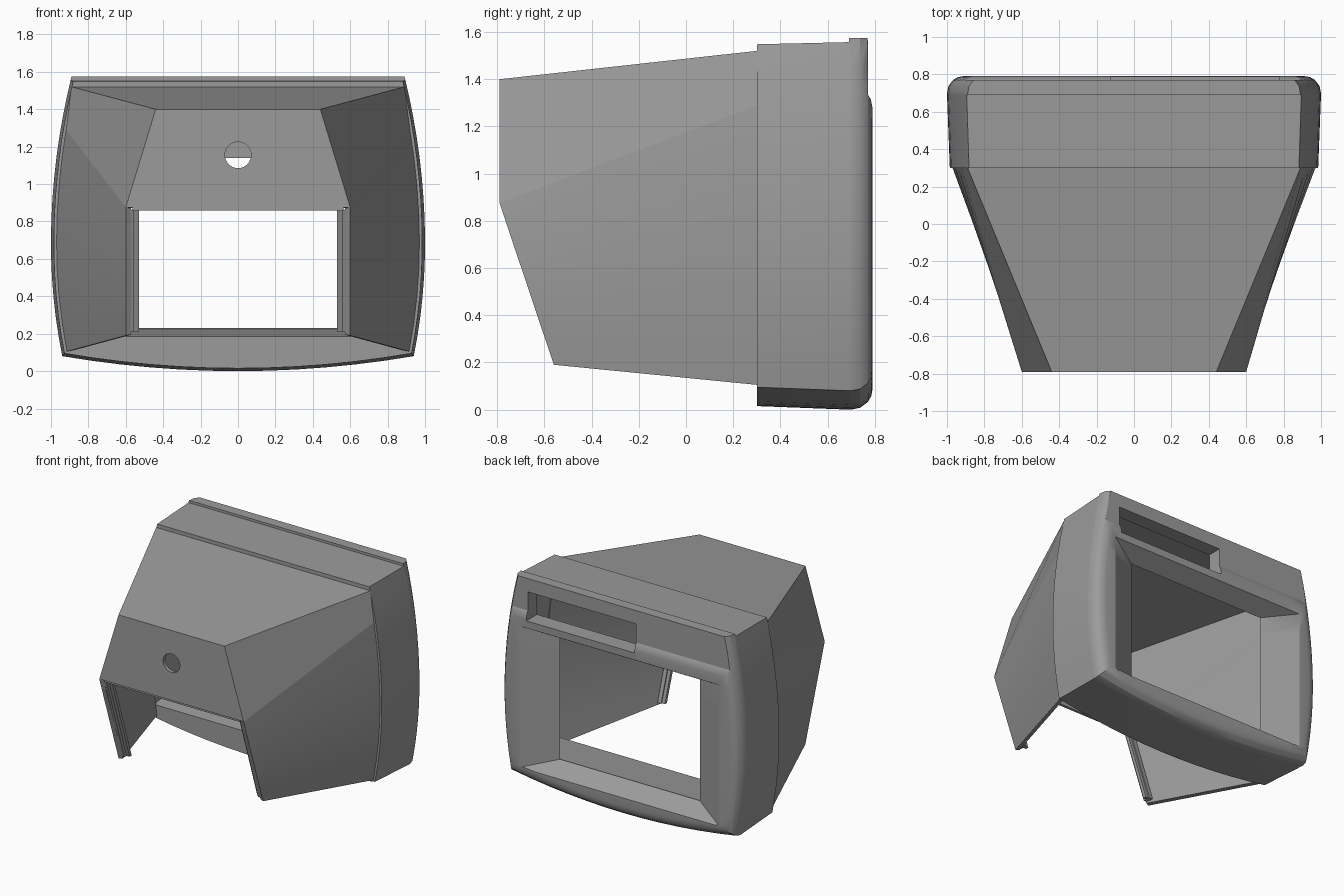
import bpy, math
from mathutils import Vector

if "Cube" in bpy.data.objects:
    bpy.data.objects.remove(bpy.data.objects["Cube"])

grey = bpy.data.materials.new("plain grey")
grey.diffuse_color = (0.33, 0.33, 0.33, 1)
grey.use_nodes = True
grey.node_tree.nodes["Principled BSDF"].inputs["Base Color"].default_value = grey.diffuse_color


def make(name, verts, faces):
    me = bpy.data.meshes.new(name)
    me.from_pydata(verts, [], faces)
    me.materials.append(grey)
    ob = bpy.data.objects.new(name, me)
    bpy.context.collection.objects.link(ob)
    return ob


def activate(ob):
    bpy.ops.object.select_all(action='DESELECT')
    ob.select_set(True)
    bpy.context.view_layer.objects.active = ob


def cut(ob, cutter):
    activate(ob)
    mod = ob.modifiers.new("cut", 'BOOLEAN')
    mod.object, mod.operation, mod.solver = cutter, 'DIFFERENCE', 'EXACT'
    bpy.ops.object.modifier_apply(modifier=mod.name)
    bpy.data.objects.remove(cutter)


def smooth(ob, angle):
    activate(ob)
    bpy.ops.object.shade_smooth_by_angle(angle=math.radians(angle))


def bulge(z):
    """Half width of the barrel-shaped outline at height z."""
    return 1 - (0.137 if z > 0.68 else 0.167) * (z - 0.68) ** 2


# Bezel: closed loft of rings running over the outside, front and inside
N, M = 12, 14


def ring(inset, y, y_top, z_top, half=None, z_low=None):
    zb = 0.08 + inset if z_low is None else z_low
    width = lambda z: half if half else bulge(z) - inset
    w = width(zb)
    pts = []
    for i in range(N):                                   # bottom curve
        x = -w + 2 * w * i / N
        z = zb if z_low is not None else zb - 0.08 * (1 - (x / w) ** 2)
        pts.append((x, y, z))
    side = [zb + (z_top - zb) * j / M for j in range(M + 1)]
    for j in range(M):                                   # right side
        pts.append((width(side[j]), y, side[j]))
    wt = width(z_top)
    for i in range(N):                                   # top
        pts.append((wt - 2 * wt * i / N, y_top, z_top))
    for j in range(M, 0, -1):                            # left side
        pts.append((-width(side[j]), y_top if j == M else y, side[j]))
    return pts


rings = [
    ring(0.015, 0.30, 0.30, 1.548),
    ring(0, 0.69, 0.69, 1.557),
    ring(0, 0.70, 0.69, 1.575),
    ring(0.008, 0.738, 0.738, 1.575),
    ring(0.032, 0.770, 0.77, 1.575),
    ring(0.036, 0.773, 0.77, 1.335),
    ring(0.058, 0.785, 0.783, 1.315),
    ring(0.085, 0.79, 0.79, 1.28),
    ring(0, 0.79, 0.787, 1.21, 0.83, 0.15),              # inner crest
    ring(0, 0.665, 0.665, 1.14, 0.58, 0.23),             # screen opening
    ring(0.05, 0.66, 0.66, 1.505, None, 0.225),          # back of the front wall
    ring(0.05, 0.30, 0.30, 1.505, None, 0.186),          # floor and inner sides
]
n, k = len(rings[0]), len(rings)
faces = [(a * n + i, a * n + (i + 1) % n, ((a + 1) % k) * n + (i + 1) % n, ((a + 1) % k) * n + i)
         for a in range(k) for i in range(n)]
bezel = make("bezel", [p for r in rings for p in r], faces)

# Slot through the upper front strip
bpy.ops.mesh.primitive_cube_add(size=1, location=(0.325, 0.70, 1.37))
slot = bpy.context.object
slot.scale = (0.90, 0.24, 0.21)
cut(bezel, slot)
smooth(bezel, 25)

# Rear shell: two sides, a roof and an upper end panel, open underneath
K = 8
front, rear = [], []
for i in range(K + 1):
    t = i / K
    z = 0.105 + (1.29 - 0.105) * t
    front.append(Vector((bulge(z) - 0.03, 0.30, z)))
    rear.append(Vector((0.60, -0.56 - 0.23 * t, 0.19 + 0.685 * t)))
front.append(Vector((0.89, 0.30, 1.52)))
rear.append(Vector((0.44, -0.79, 1.40)))
flip = lambda pts: [Vector((-p.x, p.y, p.z)) for p in pts]
F = flip(front) + front[::-1]
R = flip(rear) + rear[::-1]
c = len(F)
faces = [(i, c + i, c + i + 1, i + 1) for i in range(c - 1)]
faces.append((c + K + 1, c + K, c + K + 3, c + K + 2))
shell = make("rear_shell", F + R, faces)
activate(shell)
mod = shell.modifiers.new("wall", 'SOLIDIFY')
mod.thickness, mod.offset, mod.use_even_offset = 0.03, -1, True
bpy.ops.object.modifier_apply(modifier=mod.name)

# Round cable hole in the end panel
bpy.ops.mesh.primitive_cylinder_add(vertices=32, radius=0.07, depth=0.2,
                                    location=(0, -0.79, 1.155), rotation=(math.pi / 2, 0, 0))
cut(shell, bpy.context.object)
smooth(shell, 7)


# Stepped rails inside the slanted rear edges of the side walls
QUADS = [(0, 1, 3, 2), (4, 6, 7, 5), (0, 4, 5, 1), (2, 3, 7, 6), (0, 2, 6, 4), (1, 5, 7, 3)]
for side, s in (("left", -1), ("right", 1)):
    for label, x0, x1, off, depth in (("outer", 0.555, 0.585, 0.004, 0.06),
                                      ("inner", 0.53, 0.56, 0.03, 0.025)):
        v = []
        for x in (s * x0, s * x1):
            for y, z in ((-0.775, 0.865), (-0.56, 0.21)):
                v += [(x, y + off, z), (x, y + off + depth, z)]
        make(f"{side}_{label}_rail", v, QUADS if s > 0 else [q[::-1] for q in QUADS])

# Lip under the end panel
lip = [(x, y, z) for x in (-0.565, 0.565) for z in (0.86, 0.885) for y in (-0.782, -0.762)]
make("panel_lip", lip, QUADS)
